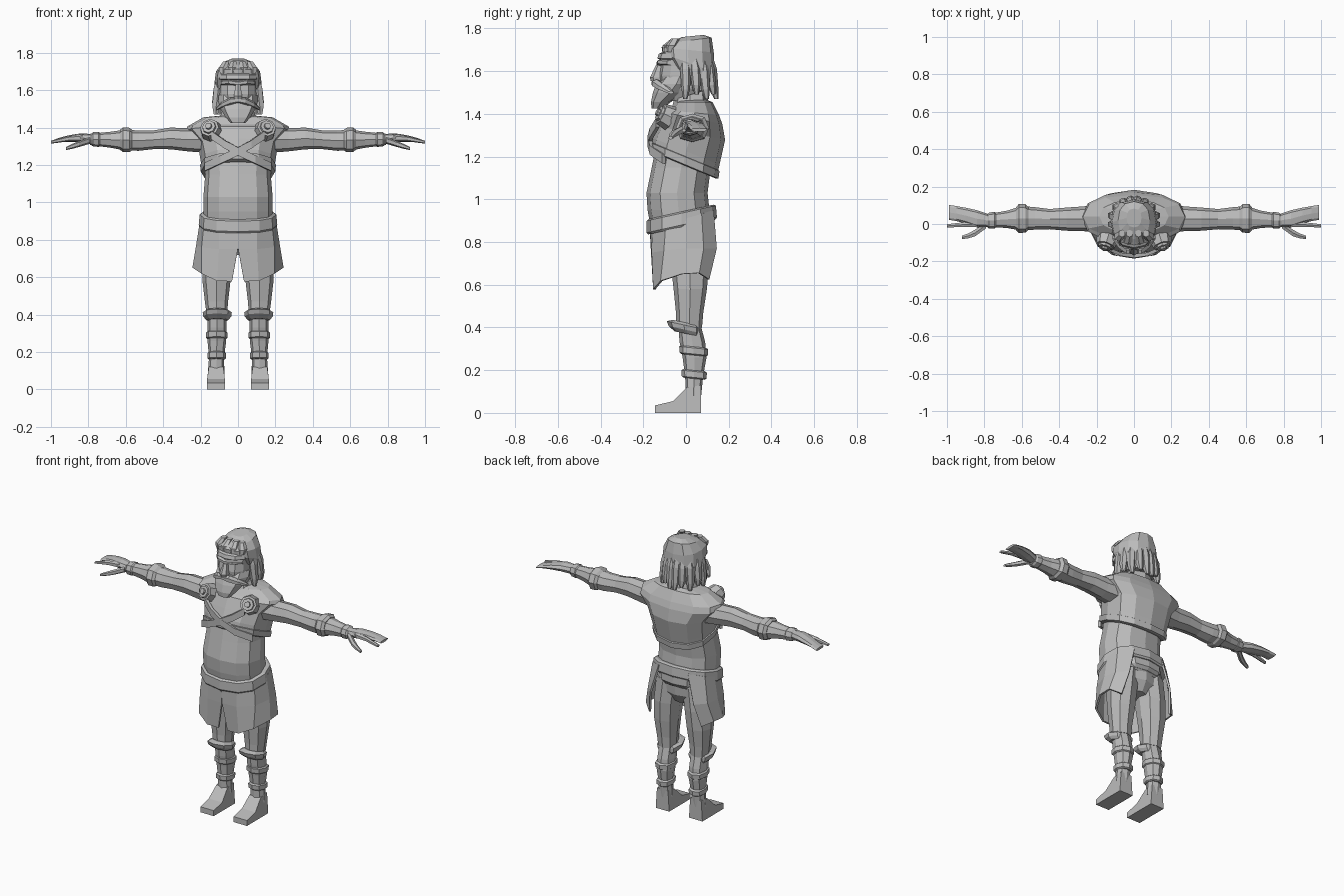
import bpy, bmesh, math
from mathutils import Vector, Matrix

grey = bpy.data.materials.new("plain_grey")
grey.diffuse_color = (0.5, 0.5, 0.5, 1)


def finish(name, bm, mirror=False, thick=0):
    bmesh.ops.recalc_face_normals(bm, faces=bm.faces)
    me = bpy.data.meshes.new(name)
    bm.to_mesh(me)
    bm.free()
    me.materials.append(grey)
    ob = bpy.data.objects.new(name, me)
    bpy.context.collection.objects.link(ob)
    if thick:
        m = ob.modifiers.new("thickness", "SOLIDIFY")
        m.thickness, m.offset = thick, 0
    if mirror:
        ob.modifiers.new("mirror", "MIRROR").use_mirror_merge = False
    return ob


def tube(name, stations, n=8, axis="z", mirror=False, power=0.85):
    """Loft rings. z axis: (z, cx, cy, rx, ry, tilt); x axis: (x, cy, cz, ry, rz)."""
    bm = bmesh.new()
    rings = []
    for s in stations:
        p, c1, c2, r1, r2 = s[:5]
        tilt = s[5] if len(s) > 5 else 0
        ring = []
        for i in range(n):
            a = 2 * math.pi * i / n - math.pi / 2
            ca, sa = math.cos(a), math.sin(a)
            u = math.copysign(abs(ca) ** power, ca) * r1
            v = math.copysign(abs(sa) ** power, sa) * r2
            co = (p, c1 + u, c2 + v) if axis == "x" else (c1 + u, c2 + v, p + tilt * v)
            ring.append(bm.verts.new(co))
        rings.append(ring)
    for a, b in zip(rings, rings[1:]):
        for i in range(n):
            j = (i + 1) % n
            bm.faces.new((a[i], a[j], b[j], b[i]))
    bm.faces.new(rings[0])
    bm.faces.new(rings[-1])
    return finish(name, bm, mirror)


def sheet(name, rows, thick):
    """Mirrored cloth or leather sheet from rows of points."""
    bm = bmesh.new()
    g = [[bm.verts.new(p) for p in r] for r in rows]
    for a, b in zip(g, g[1:]):
        for i in range(len(a) - 1):
            bm.faces.new((a[i], a[i + 1], b[i + 1], b[i]))
    return finish(name, bm, True, thick)


# Torso, belt and shoulder mantle
tube("torso", [(.84, 0, -.02, .185, .14), (.95, 0, -.035, .185, .145), (1.03, 0, -.042, .185, .143),
               (1.15, 0, -.022, .175, .138), (1.25, 0, .0, .18, .14), (1.36, 0, .03, .17, .12)], 12)
tube("belt", [(.87, 0, -.02, .203, .158, .22), (.88, 0, -.02, .21, .165, .22),
              (.935, 0, -.022, .205, .162, .22), (.942, 0, -.022, .19, .15, .22)], 12)
tube("mantle", [(1.165, 0, -.01, .18, .145, -.42), (1.175, 0, -.01, .193, .155, -.42),
                (1.225, 0, .0, .2, .157, -.4), (1.31, 0, .025, .215, .158, -.2),
                (1.38, 0, .035, .28, .135, -.2), (1.405, 0, .04, .272, .115, -.1),
                (1.455, 0, .04, .185, .085), (1.465, 0, .04, .08, .06)], 12)
tube("chest_band", [(1.16, 0, -.01, .186, .15, -.42), (1.165, 0, -.01, .199, .162, -.42),
                    (1.2, 0, -.007, .203, .164, -.41), (1.205, 0, -.007, .19, .15, -.41)], 12)
tube("collar", [(1.37, 0, -.02, .07, .09, .3), (1.43, 0, .015, .105, .09, .3),
                (1.49, 0, .02, .085, .075, .3)], 8)
strap = [(.14, -.128, 1.36), (.07, -.158, 1.31), (0, -.168, 1.272), (-.09, -.157, 1.23), (-.175, -.1, 1.19)]
sheet("crossed_strap", [[(x, y - .004, z + .022) for x, y, z in strap],
                        [(x, y - .004, z - .022) for x, y, z in strap]], .018)

# Round shoulder medallions made of stacked discs
bm = bmesh.new()
normal = Vector((.25, -.85, .42)).normalized()
turn = normal.to_track_quat("Z", "Y").to_matrix().to_4x4()
for r, d, h in ((.06, 0, .05), (.042, .022, .03), (.02, .036, .025)):
    bmesh.ops.create_cone(bm, cap_ends=True, segments=8, radius1=r, radius2=r * .85, depth=h,
                          matrix=Matrix.Translation(Vector((.147, -.095, 1.39)) + normal * d) @ turn)
finish("shoulder_medallion", bm, True)

# Split skirt, open at the back
sheet("skirt", [
    [(0, -.165, .88), (.1, -.15, .885), (.175, -.09, .9), (.196, 0, .91), (.18, .07, .93), (.1, .125, .95)],
    [(.001, -.158, .75), (.1, -.155, .75), (.19, -.1, .76), (.218, 0, .77), (.205, .08, .77), (.15, .14, .77)],
    [(.032, -.147, .578), (.11, -.148, .58), (.19, -.115, .618), (.238, -.02, .65), (.235, .06, .655),
     (.18, .105, .625)]], .012)

# Trousers, boots and leg bands
tube("pelvis", [(.72, 0, .015, .06, .06), (.78, 0, .01, .15, .1), (.9, 0, 0, .17, .12)], 8)
tube("back_cloth", [(.83, 0, .07, .1, .04), (.86, 0, .08, .12, .055), (.94, 0, .08, .13, .05)], 8)
tube("trouser_leg", [(.85, .09, .005, .085, .1), (.7, .108, .018, .08, .09), (.58, .115, .02, .075, .078),
                     (.47, .115, .017, .062, .064), (.4, .113, .015, .055, .06)], 8, mirror=True)
tube("shin", [(.42, .112, .015, .05, .052), (.33, .112, .03, .05, .06), (.26, .113, .04, .05, .056),
              (.17, .115, .038, .04, .042), (.08, .117, .035, .045, .036)], 8, mirror=True)
tube("knee_guard", [(.37, .111, .005, .058, .058, -.2), (.39, .111, -.006, .075, .075, -.22),
                    (.412, .111, -.01, .078, .08, -.22), (.422, .112, .0, .06, .062, -.22)], 8, mirror=True)
for z, cy, r in ((.29, .036, .058), (.18, .038, .05)):
    tube("boot_band", [(z - .02, .114, cy, r - .008, r, -.1), (z - .014, .114, cy, r, r + .008, -.1),
                       (z + .014, .114, cy, r, r + .01, -.1), (z + .02, .114, cy, r - .008, r, -.1)],
         8, mirror=True)
bm = bmesh.new()
side = [(-.145, 0), (.07, 0), (.07, .13), (.005, .12), (-.06, .055), (-.145, .035)]
face = bm.faces.new([bm.verts.new((.07, y, z)) for y, z in side])
ext = bmesh.ops.extrude_face_region(bm, geom=[face])
for v in [e for e in ext["geom"] if isinstance(e, bmesh.types.BMVert)]:
    v.co.x = .165
for v in bm.verts:
    if v.co.z > .08:
        v.co.x = .117 + (v.co.x - .117) * .82
finish("foot", bm, True)

# Arms, cuffs and hands
tube("arm", [(.17, .03, 1.335, .08, .07), (.27, .028, 1.335, .066, .062), (.36, .026, 1.342, .062, .058),
             (.45, .026, 1.335, .054, .05), (.53, .03, 1.33, .06, .054), (.6, .03, 1.333, .066, .056),
             (.68, .025, 1.335, .046, .043), (.79, .018, 1.337, .034, .03)], 8, "x", True)
tube("elbow_cuff", [(.565, .03, 1.333, .062, .054), (.58, .03, 1.334, .076, .065), (.615, .03, 1.335, .078, .066),
                    (.63, .028, 1.335, .062, .054)], 8, "x", True)
tube("wrist_band", [(.735, .02, 1.337, .036, .033), (.745, .02, 1.337, .045, .04),
                    (.775, .018, 1.337, .043, .038), (.785, .018, 1.337, .034, .03)], 8, "x", True)
tube("hand", [(.77, .018, 1.338, .032, .027), (.84, .028, 1.345, .046, .024), (.9, .045, 1.342, .042, .018),
              (.95, .056, 1.335, .04, .012), (.99, .062, 1.325, .04, .008)], 8, "x", True)
tube("index_finger", [(.83, .0, 1.345, .018, .018), (.91, -.003, 1.34, .014, .014),
                      (1.0, -.01, 1.322, .01, .008)], 6, "x", True)
tube("thumb", [(.79, -.005, 1.332, .02, .018), (.85, -.048, 1.312, .02, .016),
               (.885, -.063, 1.3, .015, .013), (.92, -.072, 1.288, .01, .008)], 6, "x", True)

# Head and face
tube("neck", [(1.38, 0, .04, .07, .065), (1.52, 0, .01, .07, .07)], 8)
tube("head", [(1.46, 0, -.01, .06, .07), (1.52, 0, -.01, .092, .11), (1.58, 0, -.008, .1, .12),
              (1.625, 0, -.005, .1, .115), (1.655, 0, -.005, .102, .12), (1.7, 0, .0, .09, .105)], 12)
tube("nose", [(1.553, 0, -.13, .024, .035), (1.57, 0, -.135, .026, .034), (1.63, 0, -.12, .013, .02)], 6)
tube("brow", [(0, -.122, 1.636, .018, .012), (.05, -.115, 1.643, .02, .014), (.09, -.075, 1.64, .016, .012)],
     6, "x", True)
tube("headband", [(1.655, 0, -.004, .104, .122), (1.66, 0, -.004, .11, .13), (1.682, 0, -.002, .108, .125),
                  (1.688, 0, 0, .1, .115)], 12)
tube("moustache", [(0, -.142, 1.545, .022, .012), (.04, -.138, 1.542, .024, .02),
                   (.085, -.105, 1.522, .024, .016), (.115, -.07, 1.5, .012, .008)], 6, "x", True)
tube("beard", [(1.425, 0, -.135, .04, .026), (1.455, 0, -.118, .066, .046), (1.5, 0, -.075, .094, .08),
               (1.54, 0, -.045, .106, .095), (1.575, 0, -.03, .104, .08)], 8)

# Hair cap with hanging locks
tube("hair_cap", [(1.575, 0, .03, .12, .1, -.55), (1.64, 0, .012, .126, .122, -.35), (1.7, 0, .008, .118, .122, -.1),
                  (1.745, 0, .02, .085, .1, .12), (1.765, 0, .032, .04, .05, .1)], 12)
tube("hair_back", [(1.51, 0, .065, .1, .06), (1.56, 0, .06, .112, .07), (1.66, 0, .05, .11, .075)], 10)
for i, deg in enumerate((-14, 12, 38, 62, 82)):
    a = math.radians(deg)
    c, s = math.cos(a), math.sin(a)
    low = 1.47 + .02 * (i % 2)
    tube("hair_lock", [(low, .122 * c, .025 + .118 * s, .012, .01), (low + .045, .12 * c, .025 + .108 * s, .024, .02),
                       (1.61, .108 * c, .022 + .098 * s, .028, .026), (1.69, .095 * c, .015 + .09 * s, .014, .014)],
         6, mirror=True)
for x in (.03, .08):
    tube("fringe_lock", [(1.69, x, -.105 + x * .35, .018, .016), (1.72, x, -.092 + x * .3, .026, .026),
                         (1.752, x * .8, -.05, .018, .02)], 6, mirror=True)
